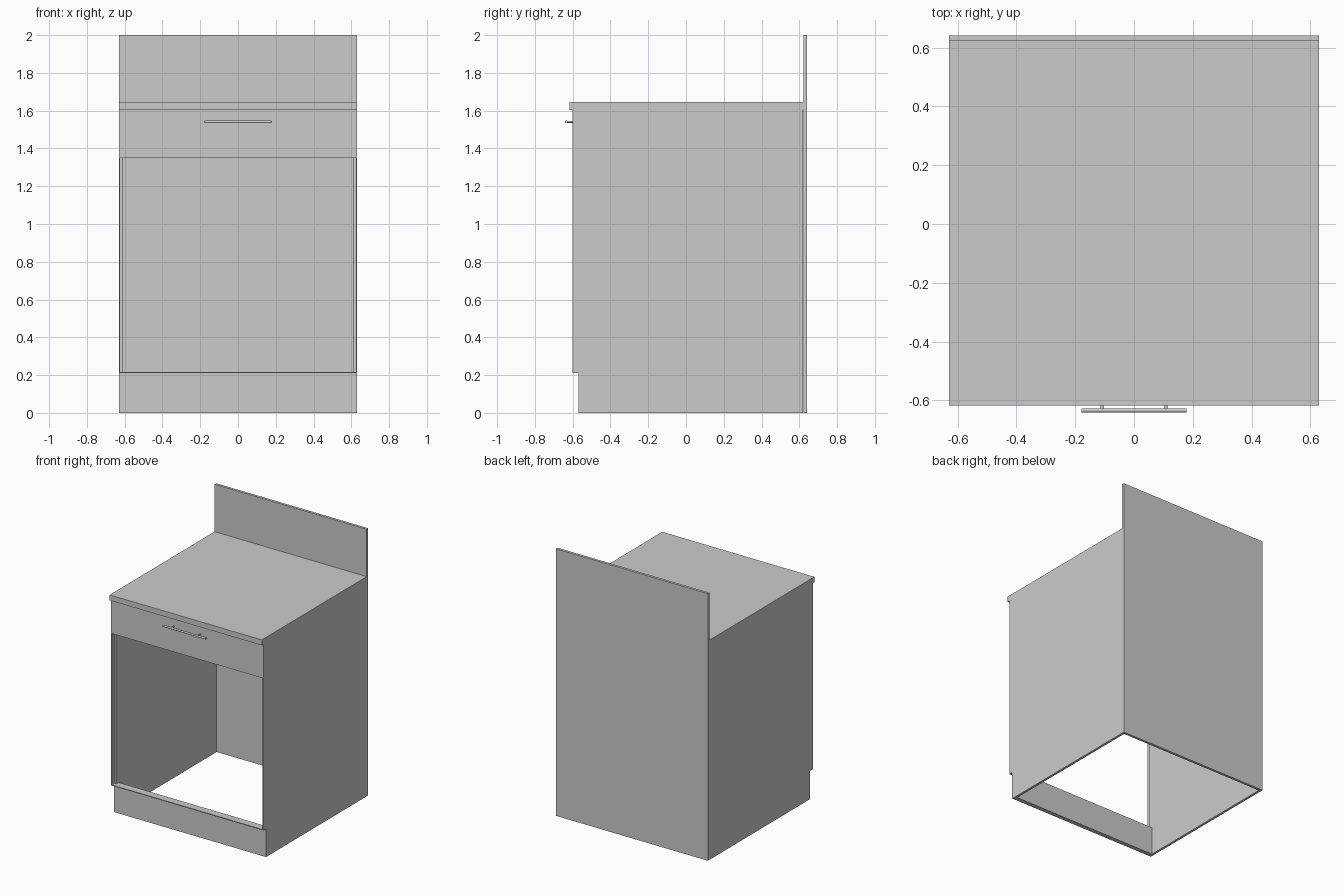
import bpy
from math import pi

if "Cube" in bpy.data.objects:
    bpy.data.objects.remove(bpy.data.objects["Cube"])


def box(name, x0, x1, y0, y1, z0, z1):
    bpy.ops.mesh.primitive_cube_add(size=1, location=((x0 + x1) / 2, (y0 + y1) / 2, (z0 + z1) / 2))
    ob = bpy.context.object
    ob.name = name
    ob.scale = (x1 - x0, y1 - y0, z1 - z0)
    bpy.ops.object.transform_apply(location=False, rotation=False, scale=True)
    return ob


def rod(name, loc, rot, radius, length):
    bpy.ops.mesh.primitive_cylinder_add(vertices=24, radius=radius, depth=length, location=loc, rotation=rot)
    bpy.context.object.name = name
    bpy.ops.object.shade_smooth_by_angle()


W = 0.63       # half width
T = 0.018      # side panel thickness
FRONT = -0.568  # carcass front plane

# Tall back panel and overhanging worktop
box("back_panel", -W, W, 0.622, 0.641, 0, 2)
box("worktop", -W, W, -0.618, 0.622, 1.604, 1.645)

# Open-bottomed carcass sides and plinth
for side, s in (("left", -1), ("right", 1)):
    xs = sorted((s * W, s * (W - T)))
    box(side + "_side", *xs, FRONT, 0.62, 0, 1.604)
    # Thin stile of the empty door frame
    xs = sorted((s * W, s * (W - 0.006)))
    box(side + "_door_stile", *xs, -0.6, FRONT, 0.215, 1.35)
box("plinth", -W + T, W - T, FRONT, -0.535, 0, 0.213)

# Door frame bottom rail and drawer front
box("door_bottom_rail", -W, W, -0.6, FRONT, 0.211, 0.217)
box("drawer_front", -W, W, -0.6, FRONT, 1.35, 1.604)

# Bar handle on two posts
rod("handle_bar", (0, -0.634, 1.541), (0, pi / 2, 0), 0.007, 0.356)
for side, s in (("left", -1), ("right", 1)):
    rod(side + "_handle_post", (s * 0.109, -0.616, 1.541), (pi / 2, 0, 0), 0.005, 0.036)
